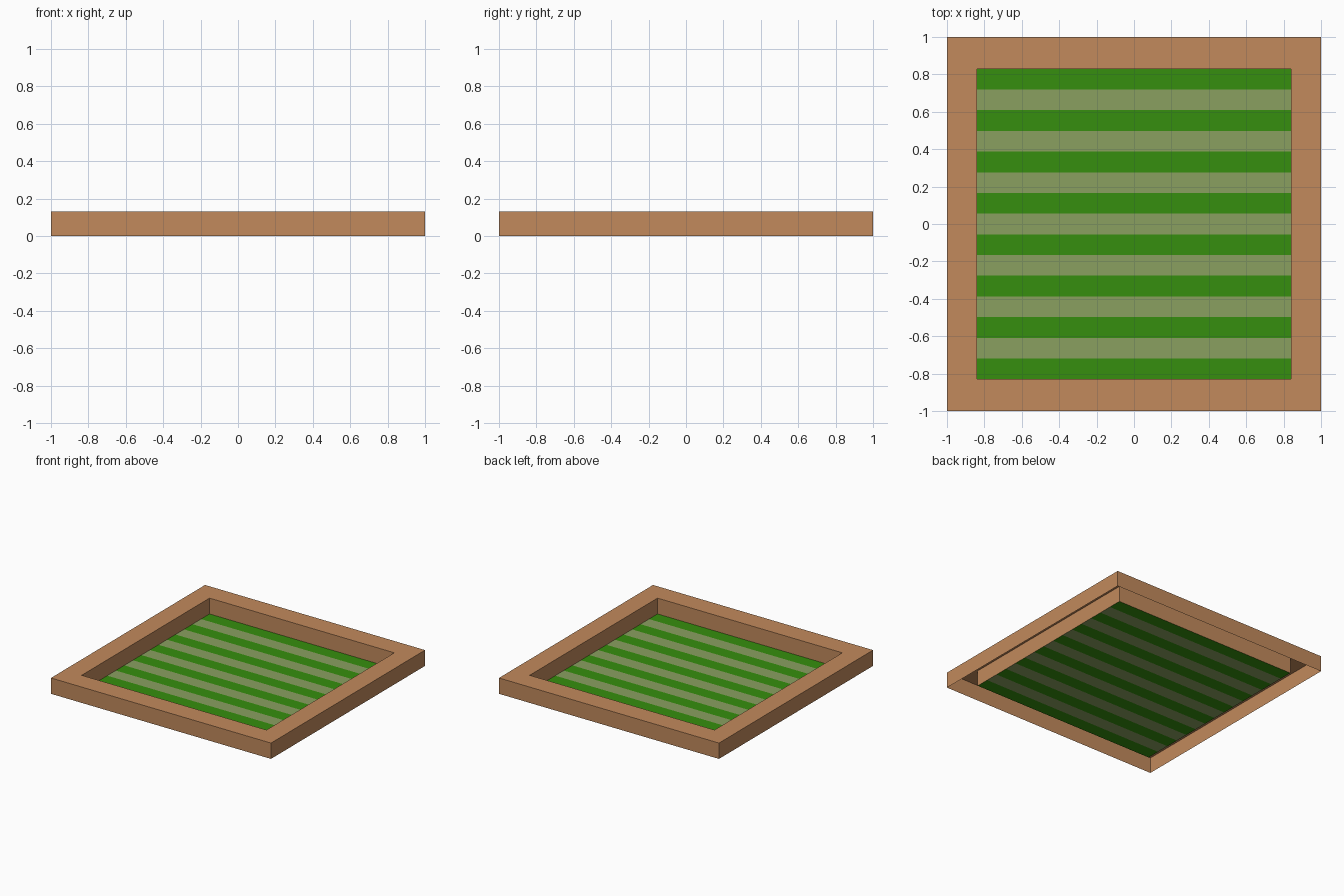
import bpy

if "Cube" in bpy.data.objects:
    bpy.data.objects.remove(bpy.data.objects["Cube"])

H = 0.13            # frame height
IX, IY = 0.84, 0.83  # half size of the inner opening
STRIPES = 15


def material(name, rgb):
    lin = [c / 255 / 12.92 if c <= 10 else ((c / 255 + 0.055) / 1.055) ** 2.4 for c in rgb]
    m = bpy.data.materials.new(name)
    m.diffuse_color = (*lin, 1)
    m.use_nodes = True
    m.node_tree.nodes["Principled BSDF"].inputs["Base Color"].default_value = m.diffuse_color
    return m


def mesh_object(name, verts, faces, mats):
    me = bpy.data.meshes.new(name)
    me.from_pydata(verts, [], faces)
    for m in mats:
        me.materials.append(m)
    ob = bpy.data.objects.new(name, me)
    bpy.context.collection.objects.link(ob)
    return ob


def loop(hx, hy, z):
    return [(-hx, -hy, z), (hx, -hy, z), (hx, hy, z), (-hx, hy, z)]


wood = material("wood_brown", (194, 138, 92))
green = material("grass_green", (54, 143, 14))
pale = material("pale_green", (138, 160, 96))

# Frame: outer wall, top rim and inner wall, hollow and open underneath
rings = [loop(1, 1, 0), loop(1, 1, H), loop(IX, IY, H), loop(IX, IY, 0)]
verts = [v for r in rings for v in r]
faces = []
for r in range(3):
    for i in range(4):
        j = (i + 1) % 4
        faces.append((r * 4 + i, r * 4 + j, r * 4 + 4 + j, r * 4 + 4 + i))
mesh_object("frame", verts, faces, [wood])

# Floor: one sheet cut into alternating stripes
verts, faces = [], []
for k in range(STRIPES + 1):
    y = -IY + 2 * IY * k / STRIPES
    verts += [(-IX, y, 0), (IX, y, 0)]
    if k:
        a = 2 * k
        faces.append((a - 2, a - 1, a + 1, a))
floor = mesh_object("striped_floor", verts, faces, [green, pale])
for p in floor.data.polygons:
    p.material_index = p.index % 2
